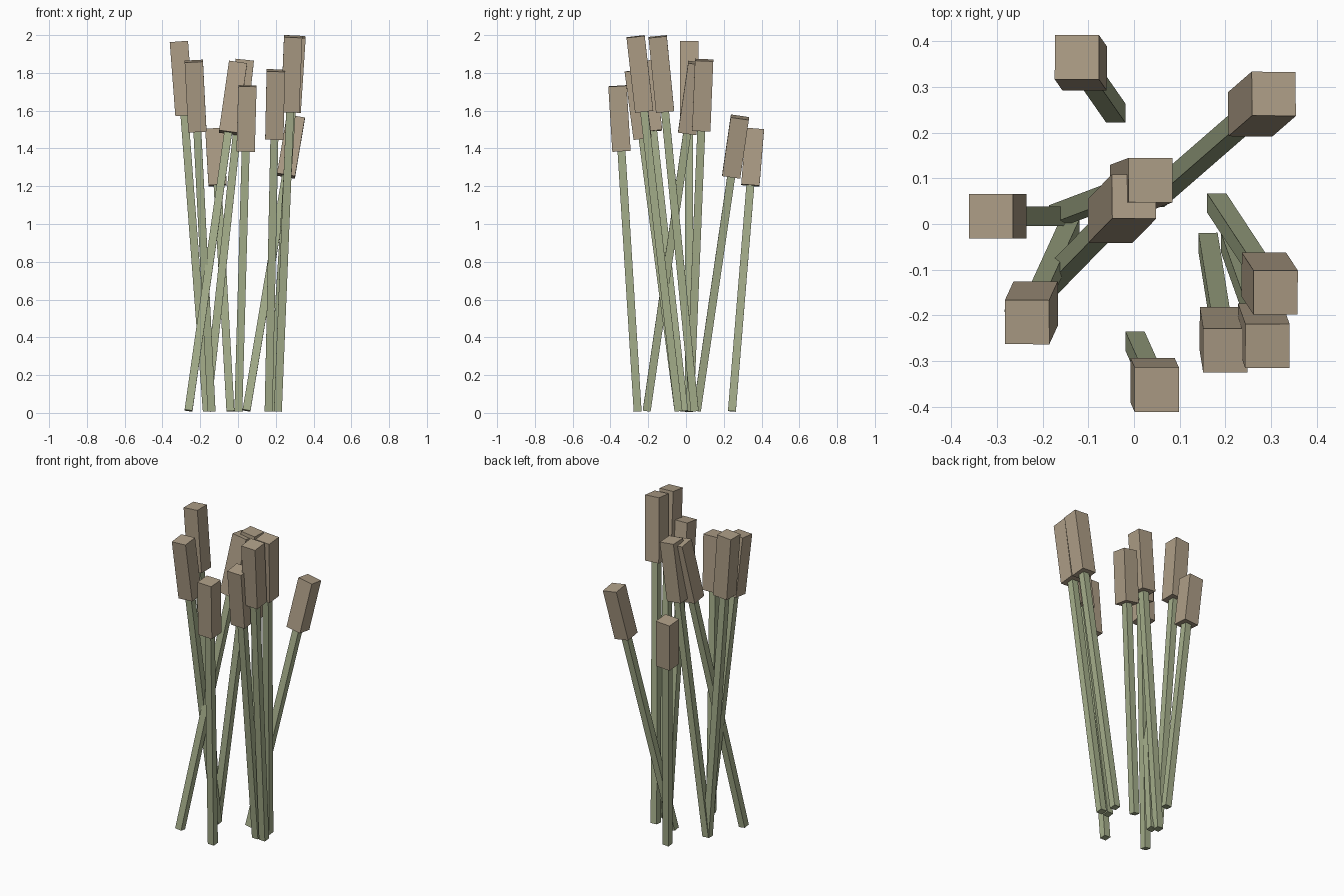
import bpy
from mathutils import Vector, Matrix

if "Cube" in bpy.data.objects:
    bpy.data.objects.remove(bpy.data.objects["Cube"])

STEM_WIDTH, HEAD_WIDTH, HEAD_START = 0.042, 0.097, 0.8


def material(name, color):
    mat = bpy.data.materials.new(name)
    mat.diffuse_color = color
    mat.use_nodes = True
    mat.node_tree.nodes["Principled BSDF"].inputs["Base Color"].default_value = mat.diffuse_color
    return mat


green = material("reed_green", (0.38, 0.43, 0.26, 1))
brown = material("head_brown", (0.42, 0.34, 0.24, 1))


def box_between(name, start, end, width, mat):
    """Square bar running from start to end."""
    axis = end - start
    turn = Vector((0, 0, 1)).rotation_difference(axis).to_matrix().to_4x4()
    bpy.ops.mesh.primitive_cube_add(size=1)
    obj = bpy.context.object
    obj.name = name
    obj.data.transform(Matrix.Diagonal((width, width, axis.length, 1)))
    obj.matrix_world = Matrix.Translation((start + end) / 2) @ turn
    obj.data.materials.append(mat)


# Each reed: base x, base y, top x, top y, highest point
reeds = [
    (-0.04, 0.243, -0.125, 0.365, 1.51),
    (0.045, 0.058, 0.306, 0.285, 1.58),
    (-0.165, 0.017, -0.313, 0.017, 1.97),
    (-0.14, -0.01, -0.234, -0.215, 1.87),
    (0.002, -0.256, 0.05, -0.363, 1.735),
    (0.162, -0.04, 0.20, -0.277, 1.82),
    (0.211, -0.04, 0.292, -0.267, 2.0),
    (0.181, 0.046, 0.31, -0.15, 2.0),
    (-0.165, 0.02, 0.036, 0.096, 1.875),
    (-0.262, -0.208, 0.0, 0.06, 1.865),
]

for i, (bx, by, tx, ty, height) in enumerate(reeds, 1):
    # Tilted ends raise a corner, so the axis ends sit slightly inside
    lean = (abs(tx - bx) + abs(ty - by)) / height
    base = Vector((bx, by, lean * STEM_WIDTH / 2 + 0.006))
    top = Vector((tx, ty, height - lean * HEAD_WIDTH / 2))
    joint = base.lerp(top, HEAD_START)
    box_between(f"stem_{i}", base, joint, STEM_WIDTH, green)
    box_between(f"seed_head_{i}", joint, top, HEAD_WIDTH, brown)
